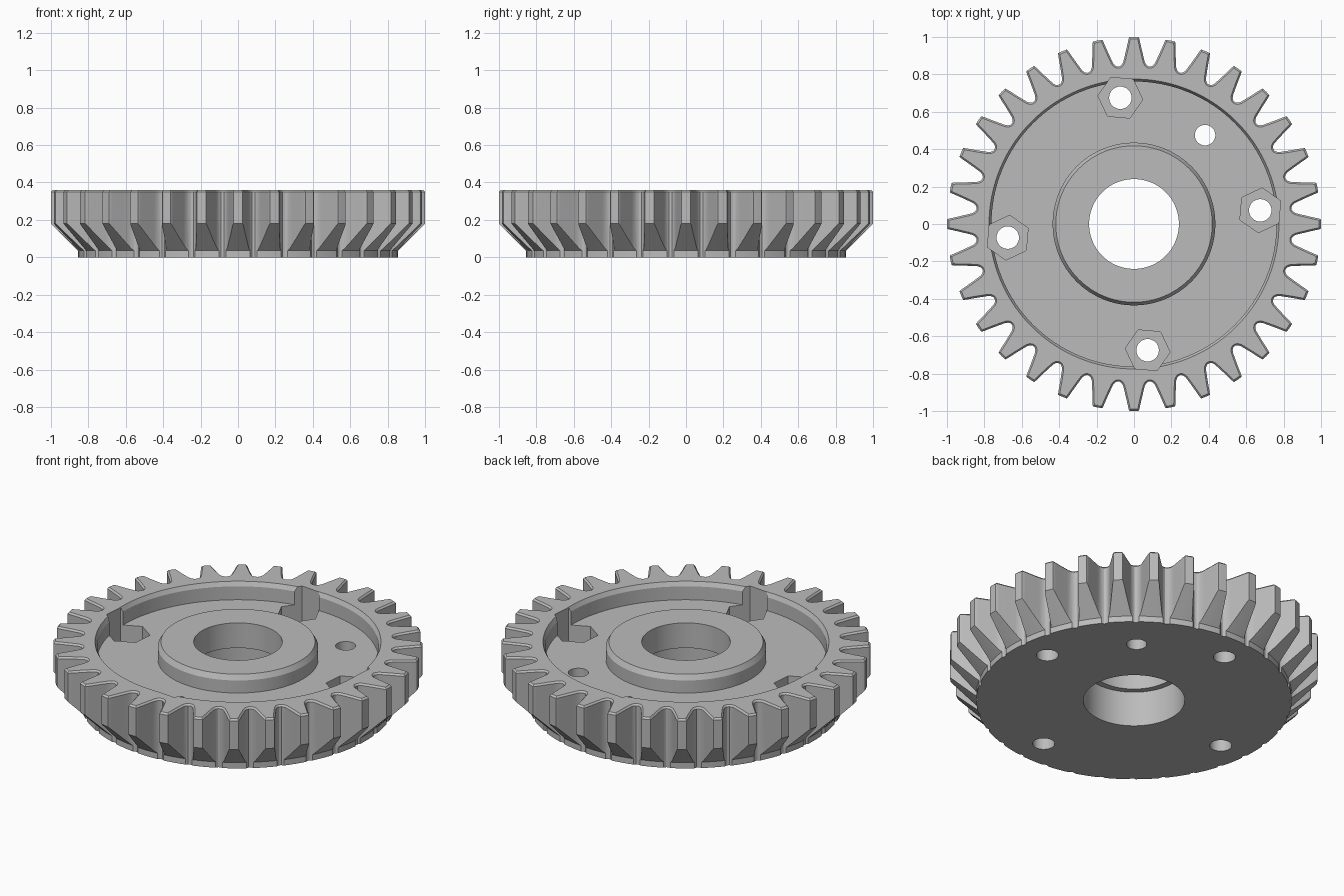
import bpy, bmesh
from math import pi, cos, sin, radians
from mathutils import Vector, Matrix

TEETH, HEIGHT = 32, 0.36

if "Cube" in bpy.data.objects:
    bpy.data.objects.remove(bpy.data.objects["Cube"], do_unlink=True)

grey = bpy.data.materials.new("plain_grey")
grey.use_nodes = True
grey.diffuse_color = (0.5, 0.5, 0.5, 1)
grey.node_tree.nodes["Principled BSDF"].inputs["Base Color"].default_value = (0.5, 0.5, 0.5, 1)


def make_object(name, bm):
    bmesh.ops.recalc_face_normals(bm, faces=bm.faces)
    mesh = bpy.data.meshes.new(name)
    bm.to_mesh(mesh)
    bm.free()
    mesh.materials.append(grey)
    obj = bpy.data.objects.new(name, mesh)
    bpy.context.collection.objects.link(obj)
    return obj


def loft(name, rings, cap):
    """Skin closed rings of points; cap the ends or join last to first."""
    bm = bmesh.new()
    loops = [[bm.verts.new(p) for p in ring] for ring in rings]
    pairs = list(zip(loops, loops[1:])) + ([] if cap else [(loops[-1], loops[0])])
    for a, b in pairs:
        for i in range(len(a)):
            j = (i + 1) % len(a)
            bm.faces.new((a[i], a[j], b[j], b[i]))
    if cap:
        bm.faces.new(loops[0])
        bm.faces.new(loops[-1])
    return make_object(name, bm)


def prism(name, x, y, radius, sides, low, high, turn=0.0):
    def ring(z):
        return [(x + radius * cos(turn + 2 * pi * i / sides),
                 y + radius * sin(turn + 2 * pi * i / sides), z) for i in range(sides)]
    return loft(name, [ring(low), ring(high)], True)


def cut(target, tool, operation):
    tool.hide_render = True
    mod = target.modifiers.new("cut", "BOOLEAN")
    mod.object, mod.operation, mod.solver = tool, operation, "EXACT"
    bpy.context.view_layer.objects.active = target
    bpy.ops.object.modifier_apply(modifier=mod.name)
    bpy.data.objects.remove(tool, do_unlink=True)


# Turned blank: stepped bore, raised hub, recessed web, rim and bevelled underside
section = [(0.24, 0.21), (0.275, 0.21), (0.275, 0), (0.855, 0), (0.855, 0.035),
           (1, 0.18), (1, 0.35), (0.99, HEIGHT), (0.775, HEIGHT), (0.762, 0.335),
           (0.762, 0.255), (0.435, 0.255), (0.435, 0.33), (0.418, HEIGHT), (0.24, HEIGHT)]
steps = 128
gear = loft("gear_wheel", [[(r * cos(2 * pi * i / steps), r * sin(2 * pi * i / steps), z)
                            for i in range(steps)] for r, z in section], False)

# Tooth outline: half a tooth pointing along x, mirrored and repeated
half = [(1.01, 0.018), (0.995, 0.027), (0.98, 0.031), (0.93, 0.042), (0.885, 0.053),
        (0.865, 0.058), (0.851, 0.066), (0.843, 0.076)]
tooth = [(r, -w) for r, w in reversed(half)] + half
outline = []
for k in range(TEETH):
    spin = Matrix.Rotation(2 * pi * k / TEETH, 2)
    outline += [spin @ Vector(p) for p in tooth]


def inset(points, amount):
    result = []
    for i, p in enumerate(points):
        along = (points[(i + 1) % len(points)] - points[i - 1]).normalized()
        result.append(p + Vector((-along.y, along.x)) * amount)
    return result


# Toothed envelope with a small chamfer running out through the top
levels = [(-0.1, 0), (0.35, 0), (0.37, 0.018)]
envelope = loft("tooth_envelope", [[(p.x, p.y, z) for p in inset(outline, a)]
                                   for z, a in levels], True)
cut(gear, envelope, "INTERSECT")

# Four bolt holes with hexagonal nut pockets biting into the rim
for k in range(4):
    centre = Matrix.Rotation(k * pi / 2, 2) @ Vector((0.675, 0.073))
    cut(gear, prism("nut_pocket", *centre, 0.12, 6, 0.12, 0.5,
                    radians(25) + k * pi / 2), "DIFFERENCE")
    cut(gear, prism("bolt_hole", *centre, 0.06, 32, -0.1, 0.5), "DIFFERENCE")

# Single locating hole
cut(gear, prism("locating_hole", 0.38, 0.475, 0.055, 32, -0.1, 0.5), "DIFFERENCE")

bpy.ops.object.select_all(action="DESELECT")
gear.select_set(True)
bpy.context.view_layer.objects.active = gear
bpy.ops.object.shade_smooth_by_angle(angle=radians(25))
